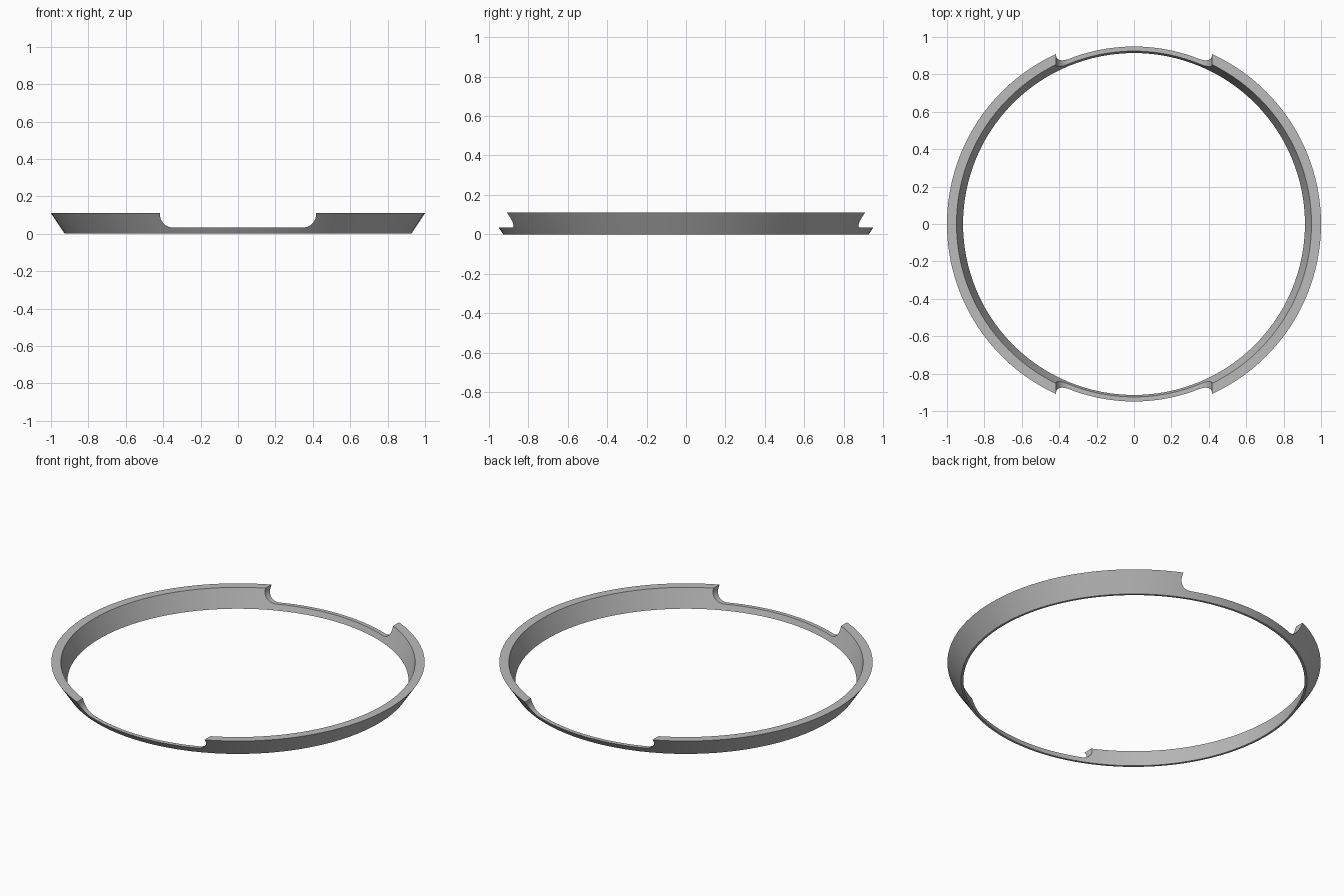
import bpy, bmesh
from math import cos, sin, pi, radians

cube = bpy.data.objects.get("Cube")
if cube:
    bpy.data.objects.remove(cube, do_unlink=True)

SEGMENTS = 128
HEIGHT = 0.11


def make_object(name, bm):
    bmesh.ops.recalc_face_normals(bm, faces=bm.faces)
    mesh = bpy.data.meshes.new(name)
    bm.to_mesh(mesh)
    bm.free()
    obj = bpy.data.objects.new(name, mesh)
    bpy.context.collection.objects.link(obj)
    return obj


# Flared ring: four-point cross-section swept around z
profile = [(0.914, 0), (0.927, 0), (1.0, HEIGHT), (0.949, HEIGHT)]
bm = bmesh.new()
loops = []
for i in range(SEGMENTS):
    a = 2 * pi * i / SEGMENTS
    loops.append([bm.verts.new((r * cos(a), r * sin(a), z)) for r, z in profile])
for i, loop in enumerate(loops):
    following = loops[(i + 1) % SEGMENTS]
    for j in range(4):
        k = (j + 1) % 4
        bm.faces.new((loop[j], following[j], following[k], loop[k]))
ring = make_object("flared_ring", bm)

# Notch cutter: round-bottomed slot running front to back
half, floor, radius, steps = 0.417, 0.033, 0.07, 10
right = [(half, 2 * HEIGHT)]
for i in range(steps + 1):
    a = -pi / 2 * i / steps
    right.append((half - radius + radius * cos(a), floor + radius + radius * sin(a)))
outline = right + [(-x, z) for x, z in reversed(right)]
bm = bmesh.new()
face = bm.faces.new([bm.verts.new((x, -1.2, z)) for x, z in outline])
result = bmesh.ops.extrude_face_region(bm, geom=[face])
moved = [v for v in result["geom"] if isinstance(v, bmesh.types.BMVert)]
bmesh.ops.translate(bm, verts=moved, vec=(0, 2.4, 0))
cutter = make_object("notch_cutter", bm)
cutter.hide_render = True

# Cut both notches, then drop the cutter
bpy.ops.object.select_all(action="DESELECT")
ring.select_set(True)
bpy.context.view_layer.objects.active = ring
cut = ring.modifiers.new("notches", "BOOLEAN")
cut.operation = "DIFFERENCE"
cut.solver = "EXACT"
cut.object = cutter
bpy.ops.object.modifier_apply(modifier=cut.name)
bpy.data.objects.remove(cutter, do_unlink=True)

# Plain grey finish
grey = bpy.data.materials.new("grey")
grey.use_nodes = True
colour = (0.5, 0.5, 0.5, 1)
grey.diffuse_color = colour
grey.node_tree.nodes["Principled BSDF"].inputs["Base Color"].default_value = colour
ring.data.materials.clear()
ring.data.materials.append(grey)
bpy.ops.object.shade_smooth_by_angle(angle=radians(30))
